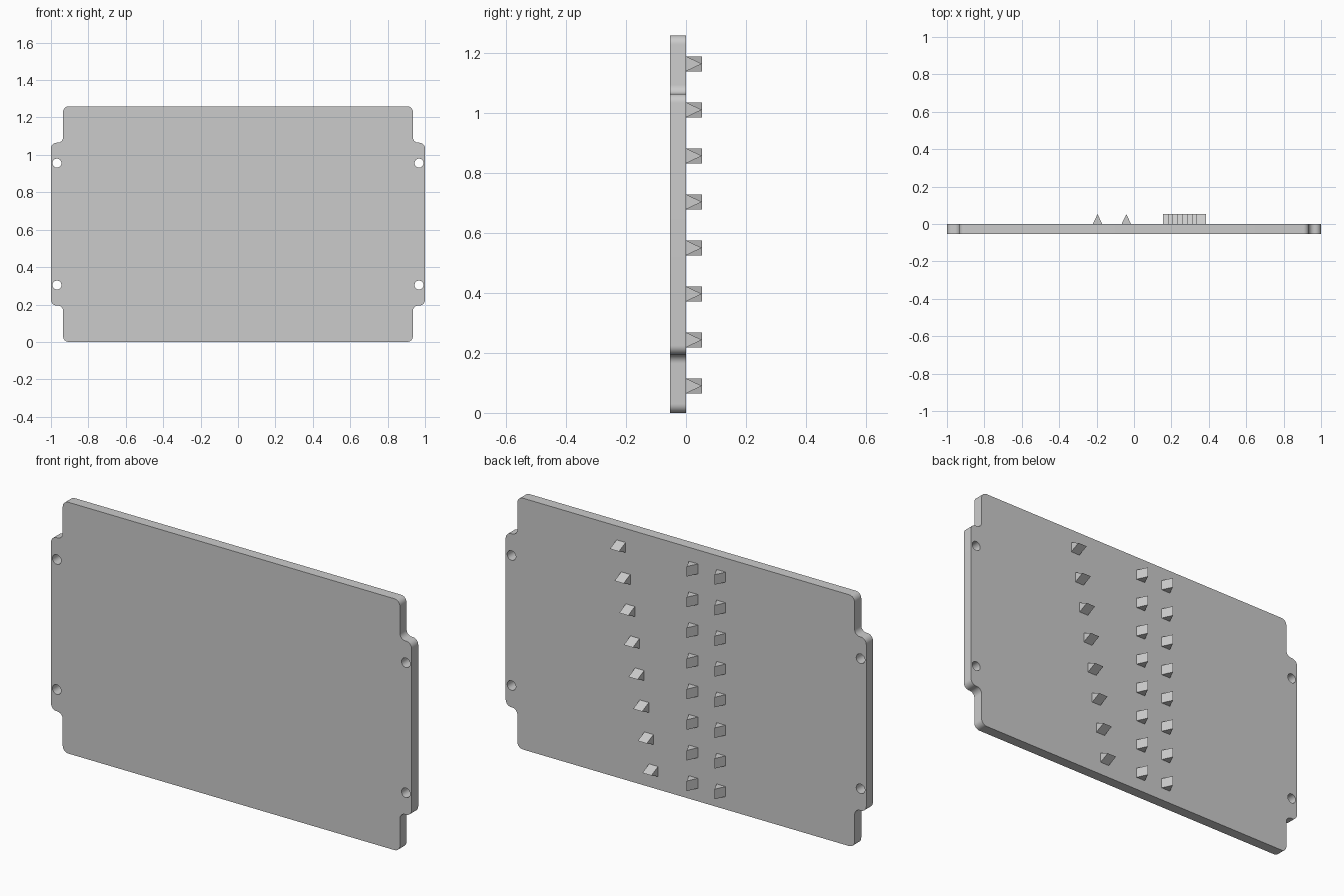
import bpy
import bmesh
from math import cos, sin, pi
from mathutils import Vector

cube = bpy.data.objects.get("Cube")
if cube:
    bpy.data.objects.remove(cube, do_unlink=True)

GREY = (0.6, 0.6, 0.6, 1)
grey = bpy.data.materials.new("grey plastic")
grey.use_nodes = True
grey.diffuse_color = GREY
grey.node_tree.nodes["Principled BSDF"].inputs["Base Color"].default_value = GREY

THICK = 0.053          # plate thickness, front at -THICK, back at y = 0
MID_Z = 0.63           # half the plate height
TOOTH = 0.05           # tooth width and length


def finish(bm, name):
    bmesh.ops.recalc_face_normals(bm, faces=bm.faces)
    mesh = bpy.data.meshes.new(name)
    bm.to_mesh(mesh)
    bm.free()
    mesh.materials.append(grey)
    obj = bpy.data.objects.new(name, mesh)
    bpy.context.collection.objects.link(obj)
    return obj


def fillet(points, radius, steps=8):
    """Round every corner of a closed outline of right angles."""
    out = []
    for i, p in enumerate(points):
        d1 = (p - points[i - 1]).normalized()
        d2 = (points[(i + 1) % len(points)] - p).normalized()
        centre = p + radius * (d2 - d1)
        for k in range(steps + 1):
            t = pi / 2 * k / steps
            out.append(centre + radius * (d1 * sin(t) - d2 * cos(t)))
    return out


def add_loop(bm, points):
    verts = [bm.verts.new((p.x, -THICK, MID_Z + p.y)) for p in points]
    return [bm.edges.new((verts[i - 1], v)) for i, v in enumerate(verts)]


# Plate: one notched corner mirrored to all four, with four screw holes
corner = [(1, 0.435), (0.935, 0.435), (0.935, MID_Z)]
quadrants = [(1, 1), (-1, 1), (-1, -1), (1, -1)]
outline = []
for sx, sz in quadrants:
    side = corner if sx * sz > 0 else corner[::-1]
    outline += [Vector((sx * x, sz * z)) for x, z in side]

bm = bmesh.new()
edges = add_loop(bm, fillet(outline, 0.03))
for sx, sz in quadrants:
    hole = [Vector((sx * 0.968 + 0.024 * cos(a), sz * 0.326 + 0.024 * sin(a)))
            for a in (2 * pi * k / 32 for k in range(32))]
    edges += add_loop(bm, hole)
bmesh.ops.triangle_fill(bm, edges=edges, use_beauty=True, normal=(0, -1, 0))
back = bmesh.ops.extrude_face_region(bm, geom=bm.faces[:])
bmesh.ops.translate(bm, vec=(0, THICK, 0),
                    verts=[g for g in back["geom"] if isinstance(g, bmesh.types.BMVert)])
plate = finish(bm, "plate")
bpy.ops.object.select_all(action="DESELECT")
plate.select_set(True)
bpy.context.view_layer.objects.active = plate
bpy.ops.object.shade_smooth_by_angle(angle=pi / 6)


def tooth(name, x, z, upright):
    """Triangular prism pointing backwards, its ridge along z or along x."""
    h = TOOTH / 2
    bm = bmesh.new()
    ends = []
    for s in (-h, h):
        ends.append([bm.verts.new((x + a, y, z + s) if upright else (x + s, y, z + a))
                     for a, y in ((-h, 0), (h, 0), (0, 0.053))])
    bm.faces.new(ends[0])
    bm.faces.new(ends[1][::-1])
    for i in range(3):
        bm.faces.new((ends[0][i - 1], ends[0][i], ends[1][i], ends[1][i - 1]))
    finish(bm, name)


# Two straight columns of upright teeth and one slanted column of level teeth
for i in range(8):
    z = 0.09 + 0.1536 * i
    tooth(f"outer_tooth_{i + 1}", -0.195, z, True)
    tooth(f"inner_tooth_{i + 1}", -0.041, z, True)
    tooth(f"slanted_row_tooth_{i + 1}", 0.18 + 0.0257 * i, z, False)
